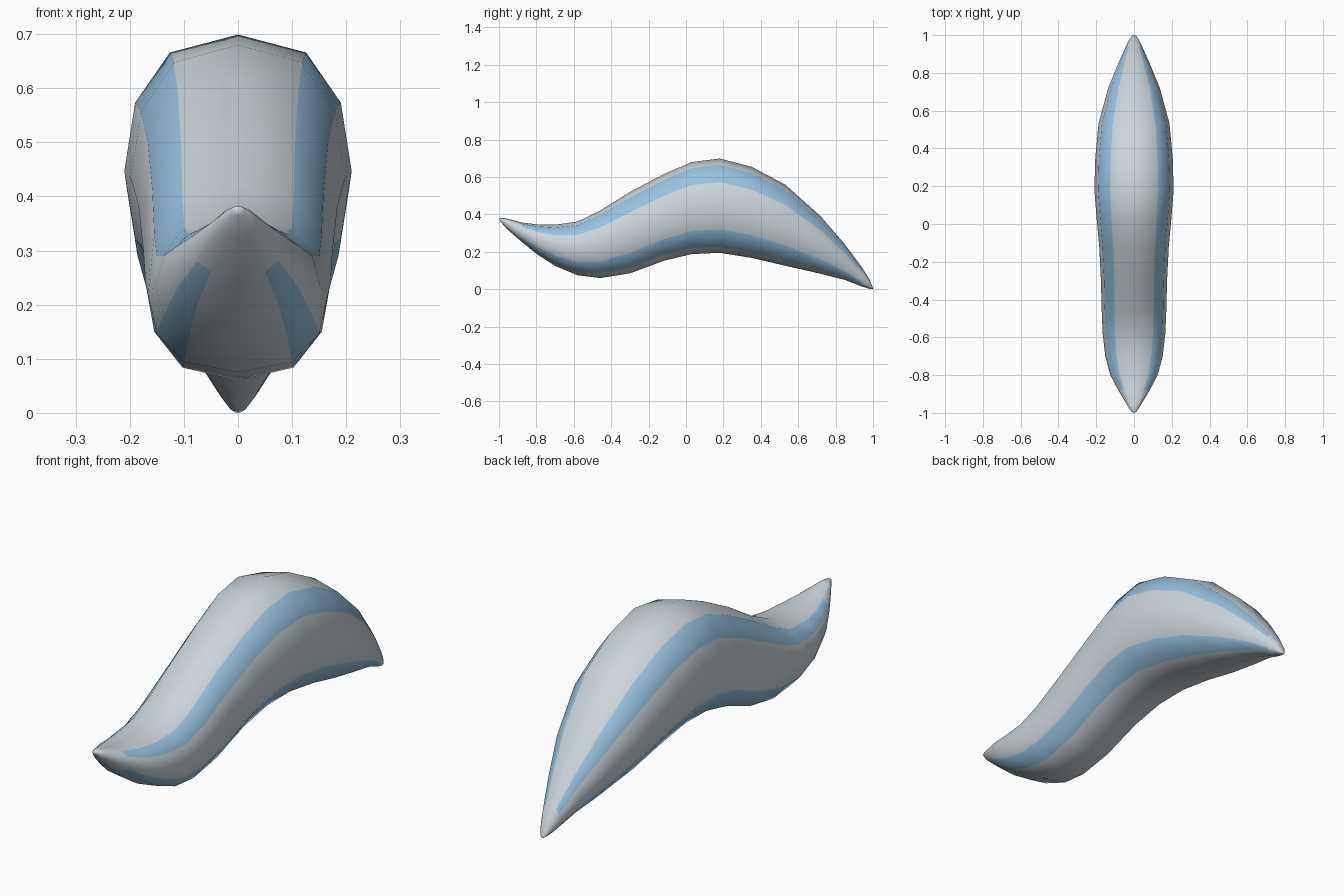
import bpy, bmesh

if "Cube" in bpy.data.objects:
    bpy.data.objects.remove(bpy.data.objects["Cube"])

def material(name, rgb):
    m = bpy.data.materials.new(name)
    m.diffuse_color = (*rgb, 1)
    m.use_nodes = True
    m.node_tree.nodes["Principled BSDF"].inputs["Base Color"].default_value = m.diffuse_color
    return m

pale = material("pale_grey", (0.60, 0.67, 0.71))
blue = material("soft_blue", (0.31, 0.54, 0.74))

# Stations along the body: y, top z, bottom z, half width
STATIONS = [
    (-0.995, 0.382, 0.365, 0.012), (-0.96, 0.379, 0.325, 0.035),
    (-0.88, 0.358, 0.255, 0.083), (-0.80, 0.347, 0.190, 0.125),
    (-0.70, 0.345, 0.125, 0.152), (-0.58, 0.362, 0.075, 0.166),
    (-0.46, 0.420, 0.060, 0.171), (-0.30, 0.520, 0.085, 0.175),
    (-0.12, 0.615, 0.152, 0.184), (0.03, 0.680, 0.188, 0.198),
    (0.18, 0.699, 0.195, 0.210), (0.35, 0.655, 0.168, 0.205),
    (0.53, 0.560, 0.126, 0.188), (0.72, 0.390, 0.083, 0.137),
    (0.85, 0.240, 0.050, 0.083), (0.94, 0.118, 0.015, 0.043),
    (0.98, 0.055, 0.003, 0.023), (0.998, 0.012, 0.000, 0.009),
]

# Twelve sided cross-section, unit size, starting at the top
half = [(0, 1), (0.6, 0.868), (0.905, 0.5), (1, 0), (0.905, -0.5), (0.6, -0.868), (0, -1)]
SECTION = half + [(-x, z) for x, z in half[5:0:-1]]
N = len(SECTION)
STRIPES = {1, 4, 7, 10}

# Body: loft through the stations, striped along the four diagonal bands
bm = bmesh.new()
rings = []
for y, top, bot, w in STATIONS:
    mid, h = (top + bot) / 2, (top - bot) / 2
    rings.append([bm.verts.new((x * w, y, mid + z * h)) for x, z in SECTION])
for i, (a, b) in enumerate(zip(rings, rings[1:])):
    for k in range(N):
        j = (k + 1) % N
        f = bm.faces.new((a[k], a[j], b[j], b[k]))
        f.smooth = True
        f.material_index = int(k in STRIPES and 2 <= i <= 14)

# Rounded points at nose and tail
for ring, co in ((rings[0], (0, -1, 0.378)), (rings[-1], (0, 1, 0.004))):
    tip = bm.verts.new(co)
    for k in range(N):
        bm.faces.new((ring[k], ring[(k + 1) % N], tip)).smooth = True
bmesh.ops.recalc_face_normals(bm, faces=bm.faces)

mesh = bpy.data.meshes.new("striped_body")
bm.to_mesh(mesh)
bm.free()
mesh.materials.append(pale)
mesh.materials.append(blue)
bpy.context.collection.objects.link(bpy.data.objects.new("striped_body", mesh))
